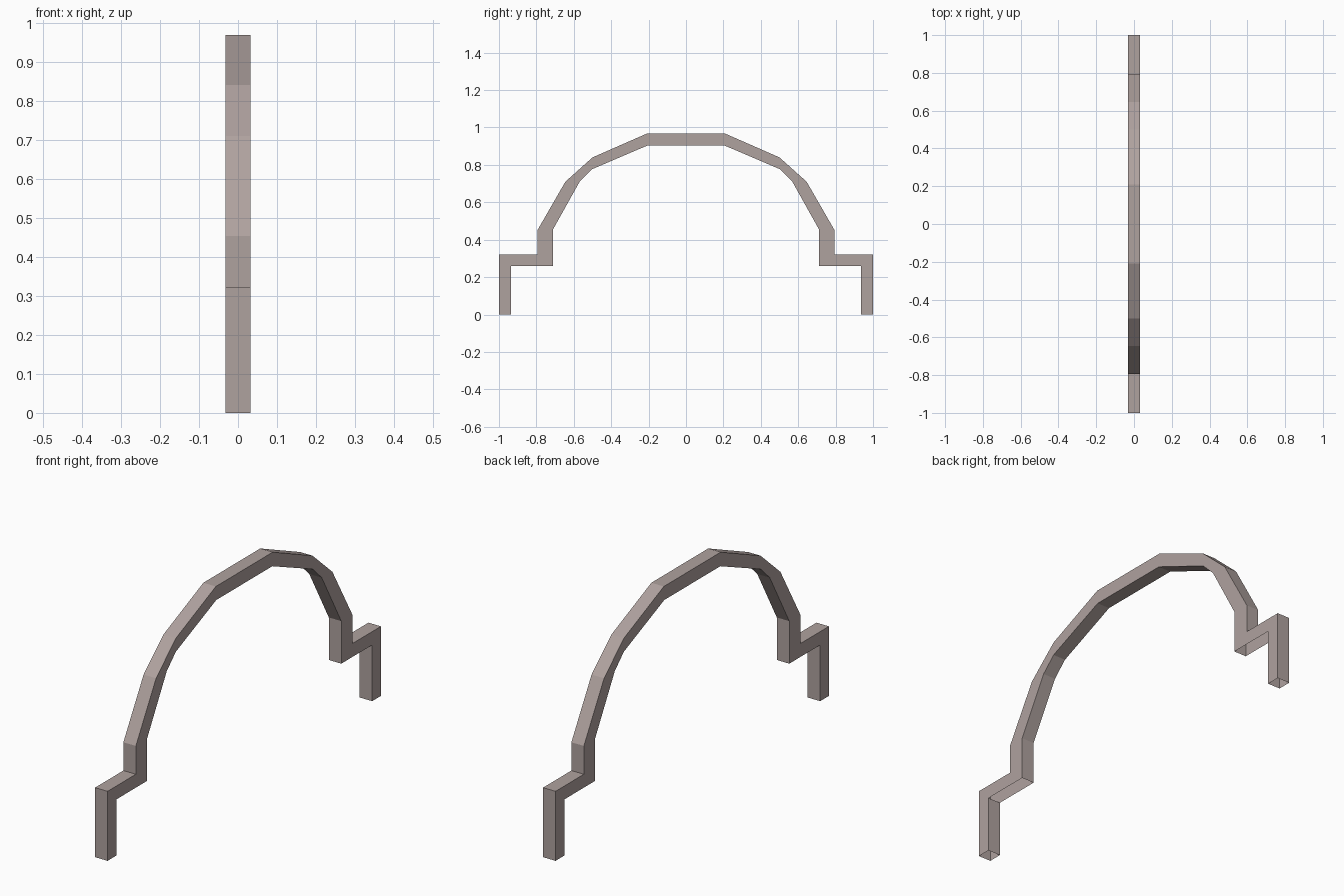
import bpy, bmesh

if "Cube" in bpy.data.objects:
    bpy.data.objects.remove(bpy.data.objects["Cube"])

HALF_WIDTH = 0.032

# (outer y, outer z, inner y, inner z) from the foot up to the crown, +y half
HALF_PATH = [
    (1.0, 0.0, 0.936, 0.0),
    (1.0, 0.322, 0.936, 0.26),
    (0.793, 0.322, 0.71, 0.26),
    (0.793, 0.453, 0.71, 0.457),
    (0.645, 0.71, 0.567, 0.713),
    (0.5, 0.84, 0.5, 0.778),
    (0.208, 0.968, 0.205, 0.904),
]


def add_ring(bm, oy, oz, iy, iz):
    w = HALF_WIDTH
    return [bm.verts.new(p) for p in
            ((-w, oy, oz), (w, oy, oz), (w, iy, iz), (-w, iy, iz))]


# Stepped arch: square tube along the mirrored path, open at both feet
path = HALF_PATH + [(-oy, oz, -iy, iz) for oy, oz, iy, iz in reversed(HALF_PATH)]
bm = bmesh.new()
rings = [add_ring(bm, *station) for station in path]
step_spans = (1, len(rings) - 3)
for k, (a, b) in enumerate(zip(rings, rings[1:])):
    for i in range(4):
        # The undersides of the two steps are open
        if i == 2 and k in step_spans:
            continue
        j = (i + 1) % 4
        bm.faces.new((a[i], a[j], b[j], b[i]))
bmesh.ops.recalc_face_normals(bm, faces=bm.faces)

mesh = bpy.data.meshes.new("stepped_arch")
bm.to_mesh(mesh)
bm.free()
arch = bpy.data.objects.new("stepped_arch", mesh)
bpy.context.collection.objects.link(arch)

# Warm grey-brown finish
finish = bpy.data.materials.new("warm_grey")
finish.diffuse_color = (0.43, 0.36, 0.345, 1)
finish.use_nodes = True
finish.node_tree.nodes["Principled BSDF"].inputs["Base Color"].default_value = finish.diffuse_color
mesh.materials.append(finish)
